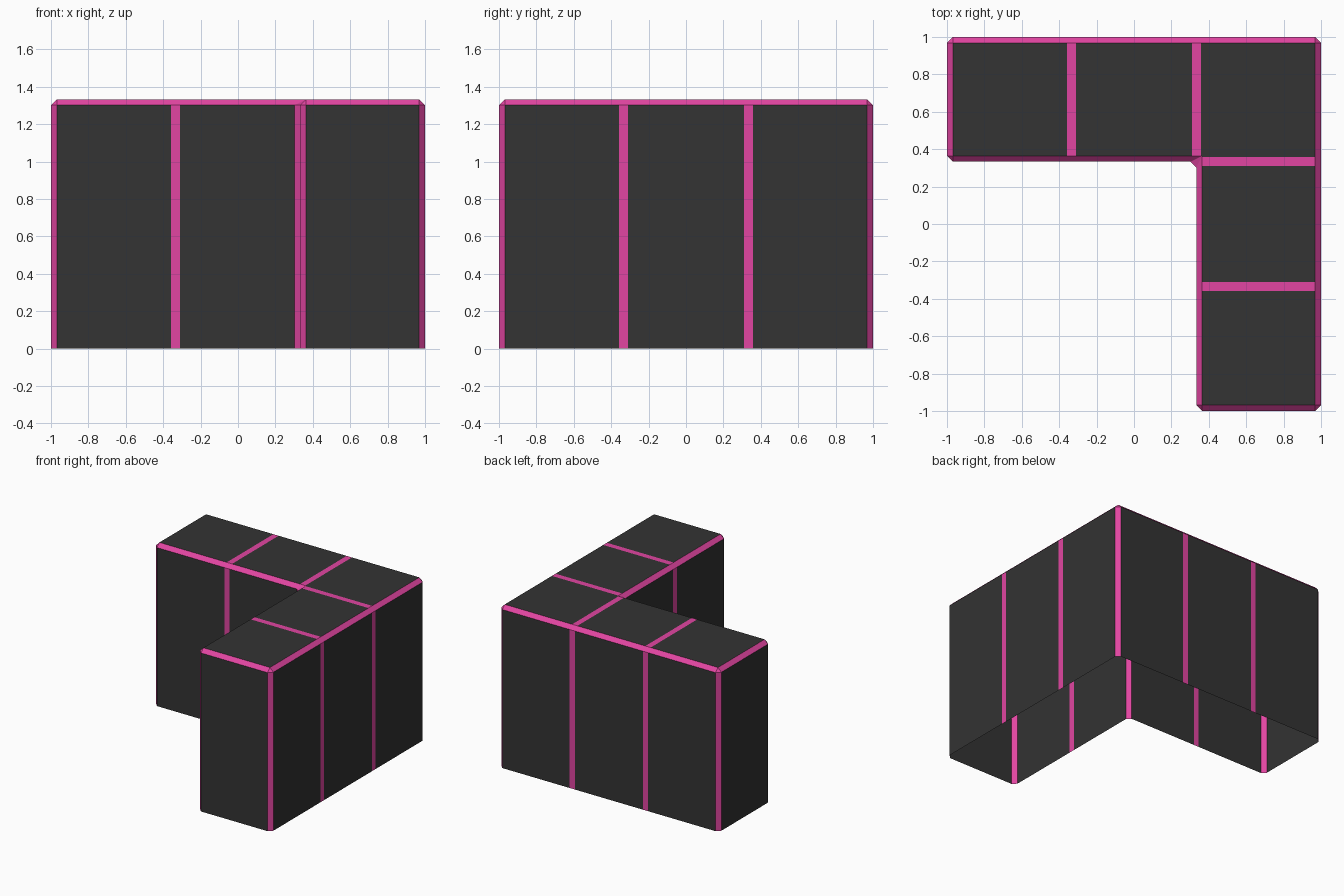
import bpy, bmesh
from mathutils import Vector

if "Cube" in bpy.data.objects:
    bpy.data.objects.remove(bpy.data.objects["Cube"])

H = 1.333          # height
D = 0.031          # chamfer size
T = 0.333          # panel seam position (thirds)
W = 0.024          # half seam width


def material(name, colour):
    m = bpy.data.materials.new(name)
    m.diffuse_color = (*colour, 1)
    m.use_nodes = True
    m.node_tree.nodes["Principled BSDF"].inputs["Base Color"].default_value = m.diffuse_color
    return m


dark = material("charcoal", (0.033, 0.033, 0.033))
pink = material("pink", (0.76, 0.06, 0.36))

# L-shaped plan, counter-clockwise
plan = [Vector(p) for p in
        [(T, -1), (1, -1), (1, 1), (-1, 1), (-1, T), (T, T)]]
n = len(plan)

bm = bmesh.new()
base, rim, top = [], [], []   # base and rim hold a vertex pair per corner
for i, p in enumerate(plan):
    a = (p - plan[i - 1]).normalized()
    b = (plan[(i + 1) % n] - p).normalized()
    pair = (p - a * D, p + b * D)
    base.append([bm.verts.new((q.x, q.y, 0)) for q in pair])
    rim.append([bm.verts.new((q.x, q.y, H - D)) for q in pair])
    inset = p + D * Vector((-a.y - b.y, a.x + b.x))
    top.append(bm.verts.new((inset.x, inset.y, H)))


def face(verts, mat):
    bm.faces.new(verts).material_index = mat


# Walls and top are dark, chamfered edges are pink, underside is open
for i in range(n):
    j = (i + 1) % n
    face((base[i][0], base[i][1], rim[i][1], rim[i][0]), 1)
    face((rim[i][0], rim[i][1], top[i]), 1)
    face((base[i][1], base[j][0], rim[j][0], rim[i][1]), 0)
    face((rim[i][1], rim[j][0], top[j], top[i]), 1)
face(top, 0)

# Cut the seam lines into the dark panels
for axis in (0, 1):
    for c in (-T - W, -T + W, T - W, T + W):
        faces = [f for f in bm.faces if f.material_index == 0]
        geom = set(faces)
        for f in faces:
            geom.update(f.edges)
            geom.update(f.verts)
        co, no = Vector((0, 0, 0)), Vector((0, 0, 0))
        co[axis], no[axis] = c, 1
        bmesh.ops.bisect_plane(bm, geom=list(geom), dist=1e-5,
                               plane_co=co, plane_no=no)

# Colour the strips that lie on a seam
bm.normal_update()
for f in bm.faces:
    c = f.calc_center_bounds()
    for axis in (0, 1):
        if (f.material_index == 0 and abs(f.normal[axis]) < 0.5
                and abs(abs(c[axis]) - T) < W):
            f.material_index = 1

mesh = bpy.data.meshes.new("corner_block")
bm.to_mesh(mesh)
bm.free()
mesh.materials.append(dark)
mesh.materials.append(pink)
obj = bpy.data.objects.new("corner_block", mesh)
bpy.context.collection.objects.link(obj)
